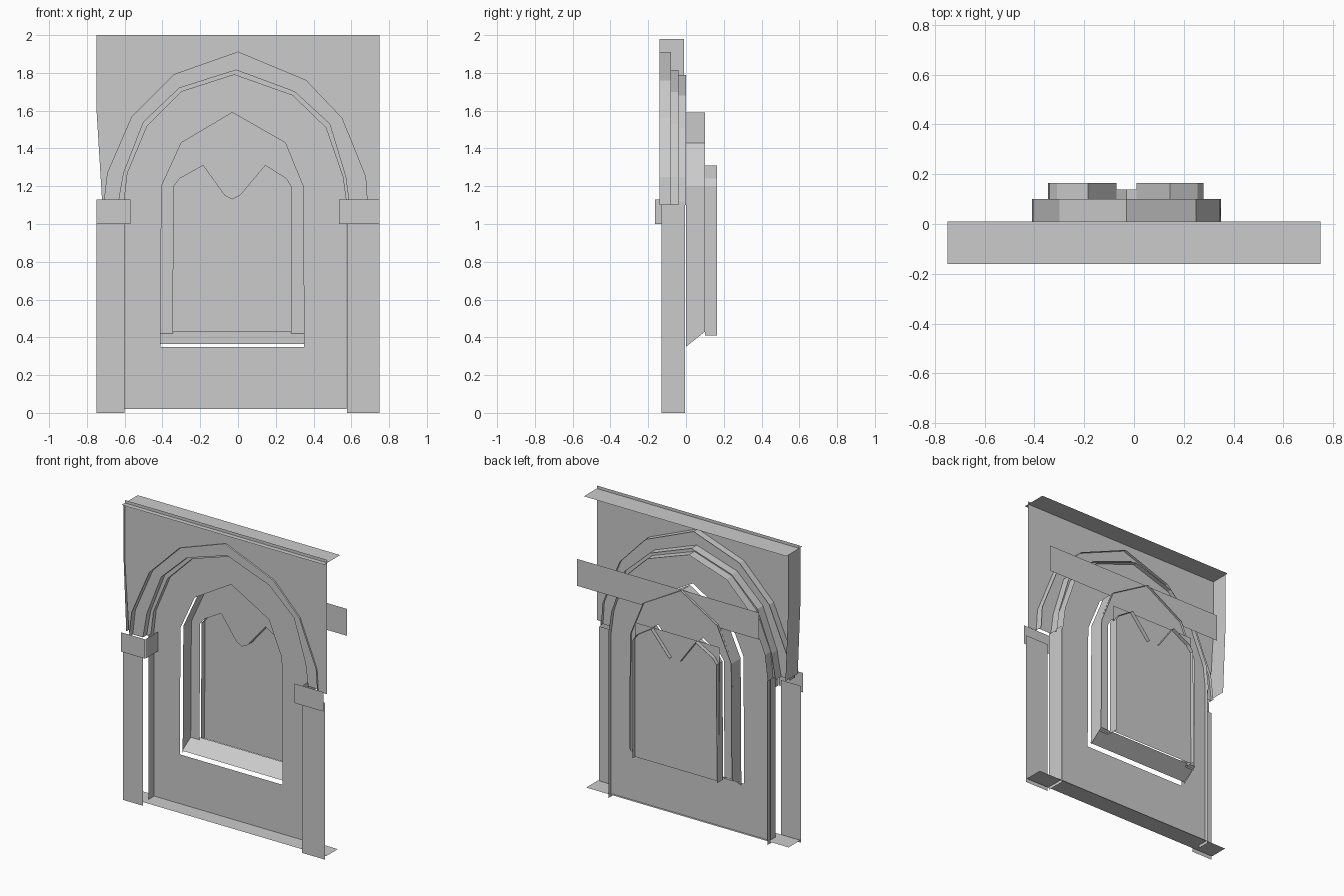
import bpy, bmesh
from mathutils import Vector

if "Cube" in bpy.data.objects:
    bpy.data.objects.remove(bpy.data.objects["Cube"])


def finish(bm, name):
    mesh = bpy.data.meshes.new(name)
    bm.to_mesh(mesh)
    bm.free()
    ob = bpy.data.objects.new(name, mesh)
    bpy.context.collection.objects.link(ob)
    return ob


def plate(name, y, *loops):
    """Flat sheet facing the front; loops after the first are holes."""
    bm = bmesh.new()
    for loop in loops:
        vs = [bm.verts.new((x, y, z)) for x, z in loop]
        for a, b in zip(vs, vs[1:] + vs[:1]):
            bm.edges.new((a, b))
    bmesh.ops.triangle_fill(bm, edges=bm.edges[:], use_beauty=True,
                            normal=Vector((0, -1, 0)))
    bmesh.ops.dissolve_limit(bm, angle_limit=0.01, verts=bm.verts[:], edges=bm.edges[:])
    bm.normal_update()
    for f in bm.faces:
        if f.normal.y > 0:
            f.normal_flip()
    return finish(bm, name)


def band(name, path_a, ya, path_b, yb):
    """Strip joining two outlines lying at different depths."""
    bm = bmesh.new()
    va = [bm.verts.new((x, ya, z)) for x, z in path_a]
    vb = [bm.verts.new((x, yb, z)) for x, z in path_b]
    for i in range(len(va) - 1):
        bm.faces.new((va[i], vb[i], vb[i + 1], va[i + 1]))
    return finish(bm, name)


def rect(x0, x1, z0, z1):
    return [(x0, z0), (x1, z0), (x1, z1), (x0, z1)]


# Depths of the flat sheets
FRONT, RING, STEP, WALL, TRACERY, PANE, BACK = -.127, -.1, -.06, -.03, .085, .138, .165

# Stepped pointed arch outlines, left to right
outer = [(-.71, 1.1), (-.69, 1.27), (-.56, 1.57), (-.34, 1.79), (0, 1.91),
         (.36, 1.76), (.55, 1.56), (.675, 1.25), (.685, 1.1)]
middle = [(-.635, 1.1), (-.605, 1.27), (-.5, 1.54), (-.31, 1.72), (-.01, 1.815),
          (.3, 1.7), (.485, 1.53), (.57, 1.25), (.59, 1.1)]
inner = [(-.605, 1.1), (-.585, 1.27), (-.48, 1.52), (-.3, 1.7), (-.02, 1.79),
         (.29, 1.68), (.465, 1.51), (.555, 1.25), (.575, 1.1)]

plate("spandrel", FRONT, [(-.72, 1.13), *outer, (.75, 1.1), (.75, 2), (-.75, 2), (-.75, 1.62)])
band("outer_soffit", outer, -.14, outer, -.08)
band("arch_ring", outer, RING, middle, RING)
band("middle_soffit", middle, RING, middle, -.04)
band("arch_step", middle, STEP, inner, STEP)
band("inner_soffit", inner, STEP, inner, 0)

# Recessed wall with the window opening
window = [(-.41, .35), (-.405, 1.2), (-.3, 1.43), (-.03, 1.59),
          (.25, 1.43), (.345, 1.2), (.35, .35)]
plate("recessed_wall", WALL, [(-.605, .02), *inner, (.575, .02)], window)

# Window reveal and sloping sill
window_back = [(-.41, .43), *window[1:-1], (.35, .43)]
band("window_reveal", window, 0, window_back, .1)
band("sill", [(.35, .365), (-.41, .365)], -.005, [window_back[-1], window_back[0]], .1)

# Twin pointed heads over one pane, and the strip behind the window head
left_head = [(-.345, .41), (-.34, 1.2), (-.31, 1.24), (-.185, 1.31), (-.07, 1.15)]
right_head = [(.01, 1.15), (.145, 1.31), (.255, 1.24), (.28, 1.2), (.28, .41)]
opening = left_head + [(-.03, 1.13)] + right_head
head = [(-.41, .41), (-.405, 1.2), (-.31, 1.41), (.26, 1.41), (.345, 1.2), (.35, .41)]
plate("tracery", TRACERY, head[:1] + opening + head[:0:-1])
plate("head_strip", TRACERY, rect(-.6, .75, 1.41, 1.59))
band("left_light_reveal", left_head, .1, left_head, BACK)
band("right_light_reveal", right_head, .1, right_head, BACK)
spring = [(-.07, 1.15), (-.03, 1.13), (.01, 1.15)]
band("mullion_head", spring, TRACERY, spring, PANE)
plate("window_pane", PANE, rect(-.345, .28, .41, 1.31))

# Piers with inner returns
for side, x0, x1, edge, y in (("left", -.75, -.6, -.6, -.09), ("right", .578, .75, .578, -.13)):
    plate(f"{side}_pier", -.148, rect(x0, x1, 0, 1.05))
    col = [(edge, 0), (edge, 1.12)]
    band(f"{side}_pier_return", col, y, col, -.005)

# Capitals
plate("left_capital", -.168, rect(-.75, -.57, 1, 1.13))
plate("right_capital", -.168, rect(.535, .75, 1, 1.13))
col = [(-.57, 1), (-.57, 1.13)]
band("left_capital_side", col, -.165, col, -.03)

# Top and bottom ledges, left end face
for name, z, y0, y1 in (("top_ledge", 1.98, -.16, .01), ("bottom_ledge", .02, -.14, -.015)):
    line = [(-.75, z), (.75, z)]
    band(name, line, y0, line, y1)
end = [(-.73, 1.13), (-.75, 1.62), (-.75, 1.98)]
band("left_end", end, -.14, end, -.01)
